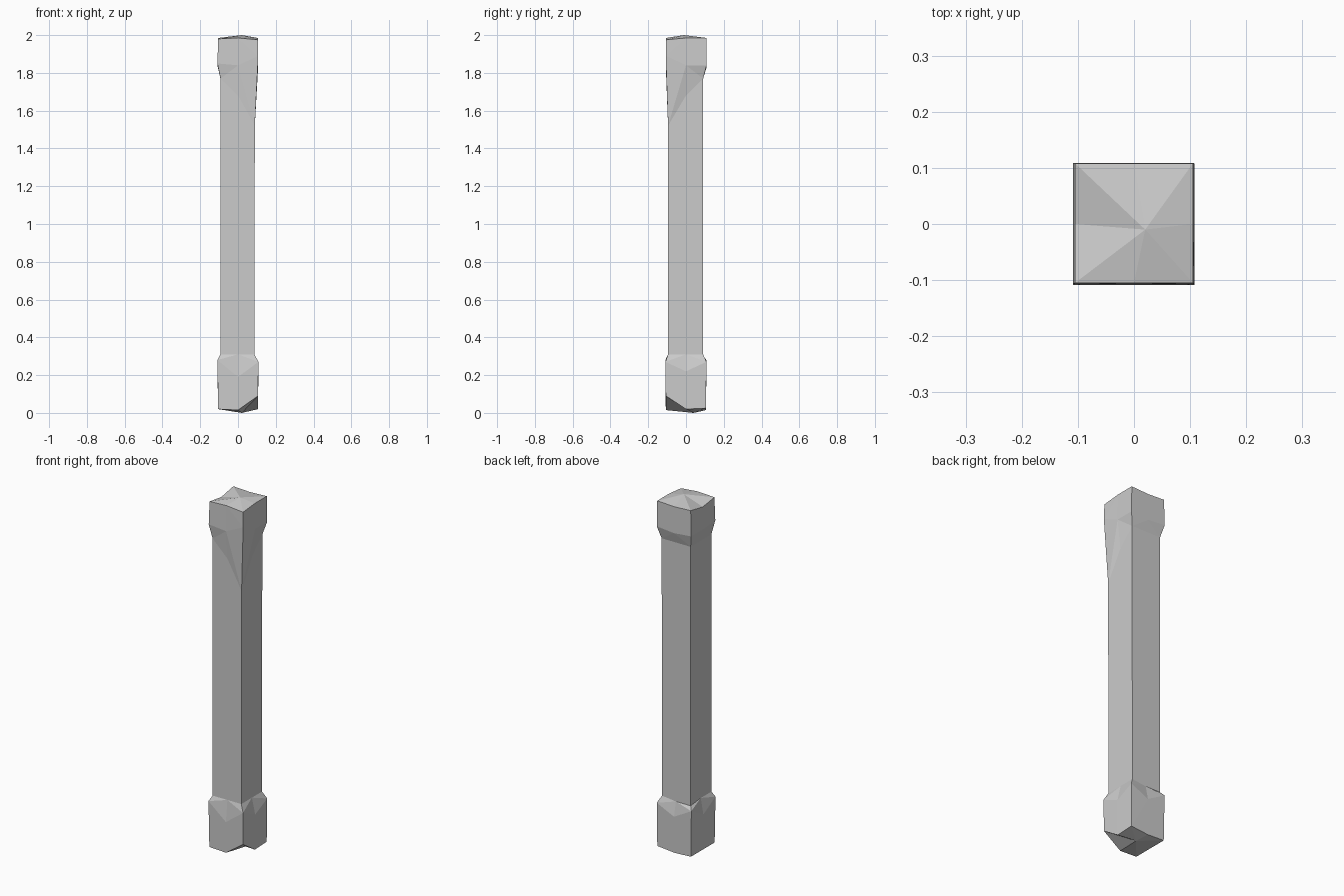
import bpy, bmesh

if "Cube" in bpy.data.objects:
    bpy.data.objects.remove(bpy.data.objects["Cube"])

# Eight points around a square: corners and side middles, starting front-left
SIGNS = [(-1, -1), (0, -1), (1, -1), (1, 0), (1, 1), (0, 1), (-1, 1), (-1, 0)]

# Each ring: half sizes (-x, +x, -y, +y) and the height of each of the eight points
RINGS = [
    # worn foot block
    ((.105, .106, .107, .106), (.02, .015, .09, .02, .025, .015, .02, .02)),
    ((.109, .108, .109, .108), (.28, .19, .27, .22, .27, .22, .28, .22)),
    # shaft
    ((.093, .087, .095, .091), (.31, .31, .31, .31, .31, .30, .30, .31)),
    ((.093, .089, .095, .091), (1.77, 1.68, 1.52, 1.68, 1.77, 1.77, 1.77, 1.77)),
    # worn head block
    ((.109, .107, .107, .109), (1.85, 1.84, 1.89, 1.84, 1.84, 1.83, 1.84, 1.84)),
    ((.105, .105, .105, .108), (1.98, 1.985, 1.975, 1.985, 1.985, 1.98, 1.985, 1.965)),
]


def add_ring(bm, size, heights):
    x0, x1, y0, y1 = size
    ring = []
    for (sx, sy), z in zip(SIGNS, heights):
        x = sx * (x0 if sx < 0 else x1)
        y = sy * (y0 if sy < 0 else y1)
        ring.append(bm.verts.new((x, y, z)))
    return ring


def fan(bm, ring, tip):
    v = bm.verts.new(tip)
    for i in range(8):
        bm.faces.new((ring[i], ring[(i + 1) % 8], v))


bm = bmesh.new()
rings = [add_ring(bm, s, h) for s, h in RINGS]

# Sides
for a, b in zip(rings, rings[1:]):
    for i in range(8):
        j = (i + 1) % 8
        if i % 2:
            bm.faces.new((a[i], a[j], b[i]))
            bm.faces.new((a[j], b[j], b[i]))
        else:
            bm.faces.new((a[i], a[j], b[j]))
            bm.faces.new((a[i], b[j], b[i]))

# Shallow faceted ends
fan(bm, rings[0], (.02, .04, 0))
fan(bm, rings[-1], (.02, -.01, 2))
bmesh.ops.recalc_face_normals(bm, faces=bm.faces)

mesh = bpy.data.meshes.new("wooden_post")
bm.to_mesh(mesh)
bm.free()
post = bpy.data.objects.new("wooden_post", mesh)
bpy.context.collection.objects.link(post)
